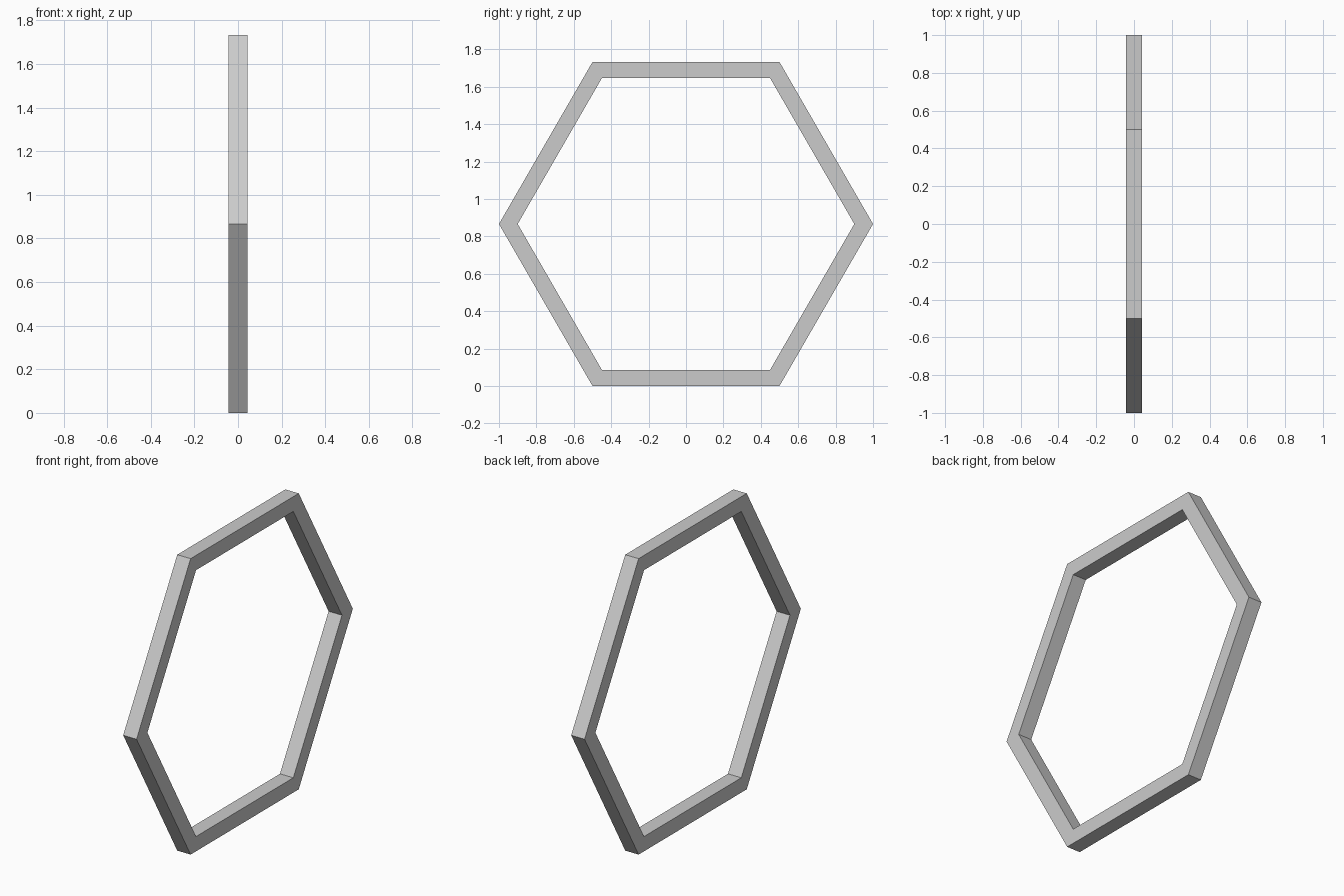
import bpy, bmesh
from math import cos, sin, pi, sqrt

if "Cube" in bpy.data.objects:
    bpy.data.objects.remove(bpy.data.objects["Cube"])

SIDES = 6
OUTER, INNER = 1.0, 0.9          # corner radii
HALF_DEPTH = 0.0433              # square bar section
CENTRE_Z = OUTER * sqrt(3) / 2   # lowest bar rests on z = 0

# Square cross-section as (radius, x), swept around the six mitred corners
section = [(OUTER, -HALF_DEPTH), (OUTER, HALF_DEPTH),
           (INNER, HALF_DEPTH), (INNER, -HALF_DEPTH)]

bm = bmesh.new()
rings = []
for i in range(SIDES):
    a = 2 * pi * i / SIDES
    rings.append([bm.verts.new((x, r * cos(a), CENTRE_Z + r * sin(a)))
                  for r, x in section])

for i in range(SIDES):
    a, b = rings[i], rings[(i + 1) % SIDES]
    for j in range(4):
        k = (j + 1) % 4
        bm.faces.new((a[j], a[k], b[k], b[j]))
bmesh.ops.recalc_face_normals(bm, faces=bm.faces)

# Hexagonal frame
mesh = bpy.data.meshes.new("hexagonal_frame")
bm.to_mesh(mesh)
bm.free()
frame = bpy.data.objects.new("hexagonal_frame", mesh)
bpy.context.collection.objects.link(frame)
